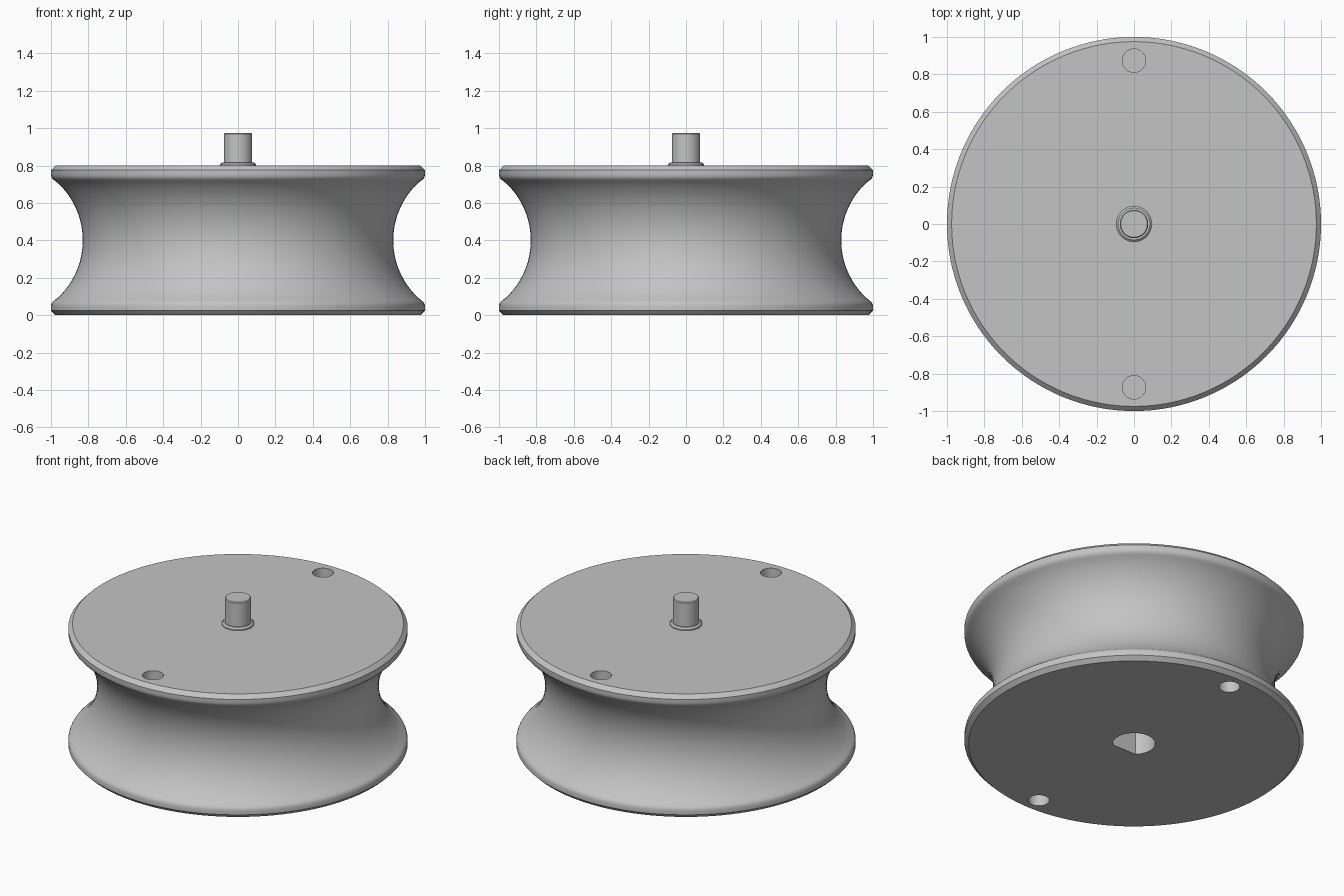
import bpy, bmesh, math

if "Cube" in bpy.data.objects:
    bpy.data.objects.remove(bpy.data.objects["Cube"])

steel = bpy.data.materials.new("grey_metal")
steel.diffuse_color = (0.55, 0.55, 0.55, 1)
steel.use_nodes = True
steel.node_tree.nodes["Principled BSDF"].inputs["Base Color"].default_value = steel.diffuse_color


def finish(name, bm):
    bmesh.ops.remove_doubles(bm, verts=bm.verts, dist=1e-5)
    bmesh.ops.recalc_face_normals(bm, faces=bm.faces)
    me = bpy.data.meshes.new(name)
    bm.to_mesh(me)
    bm.free()
    ob = bpy.data.objects.new(name, me)
    bpy.context.collection.objects.link(ob)
    me.materials.append(steel)
    return ob


def lathe(name, profile, steps):
    """Revolve (radius, z) points about the z axis; ends are capped."""
    bm = bmesh.new()
    rings = [[bm.verts.new((r * math.cos(2 * math.pi * i / steps),
                            r * math.sin(2 * math.pi * i / steps), z))
              for i in range(steps)] for r, z in profile]
    for a, b in zip(rings, rings[1:]):
        for i in range(steps):
            j = (i + 1) % steps
            bm.faces.new((a[i], a[j], b[j], b[i]))
    bm.faces.new(rings[0][::-1])
    bm.faces.new(rings[-1])
    return finish(name, bm)


def prism(name, outline, z0, z1):
    bm = bmesh.new()
    lo = [bm.verts.new((x, y, z0)) for x, y in outline]
    hi = [bm.verts.new((x, y, z1)) for x, y in outline]
    n = len(outline)
    bm.faces.new(lo[::-1])
    bm.faces.new(hi)
    for i in range(n):
        j = (i + 1) % n
        bm.faces.new((lo[i], lo[j], hi[j], hi[i]))
    return finish(name, bm)


def circle(cx, cy, r, n, start=0.0, sweep=2 * math.pi, closed=True):
    k = n if closed else n - 1
    return [(cx + r * math.cos(start + sweep * i / k),
             cy + r * math.sin(start + sweep * i / k)) for i in range(n)]


def smooth(ob):
    bpy.ops.object.select_all(action='DESELECT')
    ob.select_set(True)
    bpy.context.view_layer.objects.active = ob
    bpy.ops.object.shade_smooth_by_angle(angle=math.radians(25))


# Wheel: chamfered rims, rounded lips and a circular groove
R, MID, ROOT, SPAN = 0.42, 0.4, 0.83, 0.305
half = []
top = math.asin(SPAN / R)
for i in range(13):
    a = top * i / 12
    half.append((ROOT + R * (1 - math.cos(a)), R * math.sin(a)))
half += [(0.982, 0.321), (0.993, 0.331), (0.998, 0.341), (1.0, 0.352),
         (1.0, 0.375), (0.975, 0.4)]
profile = [(r, MID - z) for r, z in reversed(half[1:])] + [(r, MID + z) for r, z in half]
wheel = lathe("grooved_wheel", profile, 128)

# Cutters: blind pin holes on both faces and a D-shaped bore from below
cutters = []
for y in (-0.873, 0.873):
    cutters.append(prism("pin_hole", circle(0, y, 0.0625, 32), 0.7, 0.9))
    cutters.append(prism("pin_hole", circle(0, y, 0.0625, 32), -0.1, 0.1))
flat = math.asin(0.09 / 0.125)
cutters.append(prism("bore", circle(0, 0, 0.125, 41, -flat, math.pi + 2 * flat, False), -0.1, 0.4))
for c in cutters:
    mod = wheel.modifiers.new("cut", 'BOOLEAN')
    mod.operation = 'DIFFERENCE'
    mod.solver = 'EXACT'
    mod.object = c
    bpy.context.view_layer.objects.active = wheel
    bpy.ops.object.modifier_apply(modifier=mod.name)
    bpy.data.objects.remove(c)
smooth(wheel)

# Shaft with a small shoulder on the upper face
smooth(lathe("shaft", [(0.095, 0.8), (0.095, 0.808), (0.085, 0.817), (0.076, 0.817),
                       (0.076, 0.97), (0.071, 0.975)], 48))
